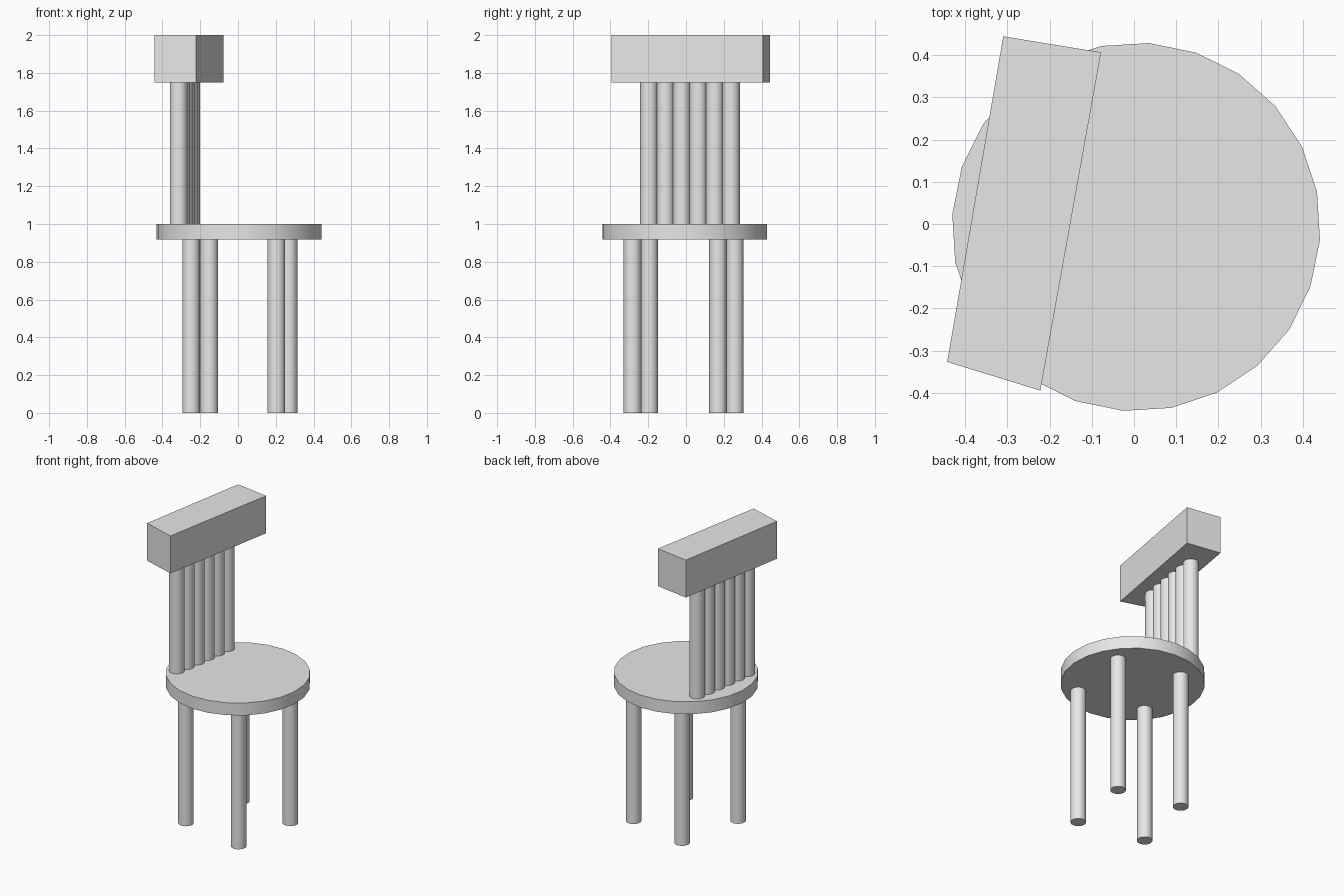
import bpy
import bmesh
from math import radians

cube = bpy.data.objects.get("Cube")
if cube:
    bpy.data.objects.remove(cube, do_unlink=True)

grey = bpy.data.materials.new("plain_grey")
grey.use_nodes = True
grey.diffuse_color = (0.8, 0.8, 0.8, 1)
grey.node_tree.nodes["Principled BSDF"].inputs["Base Color"].default_value = (0.8, 0.8, 0.8, 1)


def cylinder(name, x, y, bottom, top, radius, sides, turn=0):
    """Upright cylinder with smooth sides and flat, sharp-edged caps."""
    bpy.ops.mesh.primitive_cylinder_add(
        vertices=sides, radius=radius, depth=top - bottom,
        location=(x, y, (bottom + top) / 2), rotation=(0, 0, radians(turn)))
    obj = bpy.context.object
    obj.name = name
    obj.data.materials.append(grey)
    bpy.ops.object.shade_smooth_by_angle(angle=radians(35))
    return obj


def prism(name, outline, bottom, top):
    """Flat outline pulled straight up."""
    bm = bmesh.new()
    base = bm.faces.new([bm.verts.new((x, y, bottom)) for x, y in outline])
    pulled = bmesh.ops.extrude_face_region(bm, geom=[base])["geom"]
    bmesh.ops.translate(bm, vec=(0, 0, top - bottom),
                        verts=[v for v in pulled if isinstance(v, bmesh.types.BMVert)])
    bmesh.ops.recalc_face_normals(bm, faces=bm.faces)
    mesh = bpy.data.meshes.new(name)
    bm.to_mesh(mesh)
    bm.free()
    mesh.materials.append(grey)
    obj = bpy.data.objects.new(name, mesh)
    bpy.context.collection.objects.link(obj)
    return obj


SEAT_BOTTOM, SEAT_TOP = 0.917, 1.0
RAIL_BOTTOM, RAIL_TOP = 1.75, 2.0
POST_RADIUS = 0.047

# Round seat
cylinder("seat", 0.005, -0.007, SEAT_BOTTOM, SEAT_TOP, 0.437, 24, turn=-4)

# Four legs
legs = {
    "front_left_leg": (0.203, -0.283),
    "back_left_leg": (0.268, 0.17),
    "back_right_leg": (-0.152, 0.258),
    "front_right_leg": (-0.248, -0.195),
}
for name, (x, y) in legs.items():
    cylinder(name, x, y, 0, SEAT_BOTTOM, POST_RADIUS, 24)

# Row of back spindles
for i in range(6):
    cylinder(f"back_spindle_{i + 1}", -0.314 + 0.013 * i, -0.196 + 0.087 * i,
             SEAT_TOP, RAIL_BOTTOM, POST_RADIUS, 24)

# Slightly skewed top rail
prism("top_rail", [(-0.443, -0.327), (-0.222, -0.395), (-0.078, 0.407), (-0.31, 0.445)],
      RAIL_BOTTOM, RAIL_TOP)
